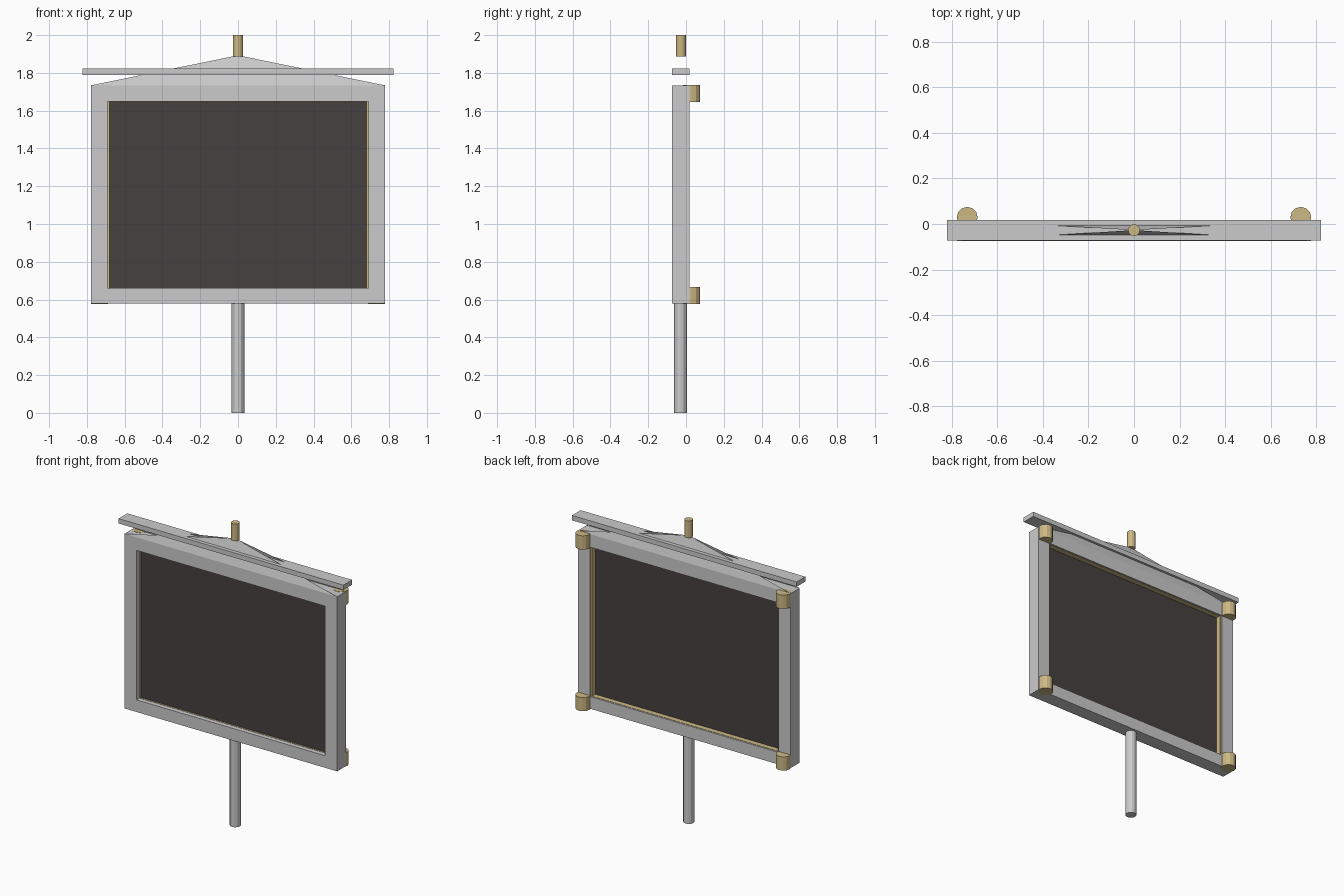
import bpy, math

if "Cube" in bpy.data.objects:
    bpy.data.objects.remove(bpy.data.objects["Cube"])


def material(name, color):
    m = bpy.data.materials.new(name)
    m.diffuse_color = (*color, 1)
    m.use_nodes = True
    m.node_tree.nodes["Principled BSDF"].inputs["Base Color"].default_value = m.diffuse_color
    return m


brass = material("brass", (0.60, 0.48, 0.23))
dark = material("dark_panel", (0.06, 0.052, 0.05))


def mesh_object(name, verts, faces, mat=None):
    me = bpy.data.meshes.new(name)
    me.from_pydata(verts, [], faces)
    ob = bpy.data.objects.new(name, me)
    bpy.context.collection.objects.link(ob)
    if mat:
        me.materials.append(mat)
    return ob


def box(name, x, y, z, mat=None):
    verts = [(a, b, c) for a in x for b in y for c in z]
    faces = [(0, 1, 3, 2), (4, 6, 7, 5), (0, 4, 5, 1), (2, 3, 7, 6), (0, 2, 6, 4), (1, 5, 7, 3)]
    return mesh_object(name, verts, faces, mat)


def ring(name, outer, inner, y, mat=None):
    """Rectangular frame; outer and inner are (half width, z low, z high)."""
    verts = []
    for depth in y:
        for w, lo, hi in (outer, inner):
            verts += [(-w, depth, lo), (w, depth, lo), (w, depth, hi), (-w, depth, hi)]
    faces = []
    for i in range(4):
        j = (i + 1) % 4
        faces += [(i, j, 4 + j, 4 + i),             # front
                  (8 + j, 8 + i, 12 + i, 12 + j),   # back
                  (j, i, 8 + i, 8 + j),             # outer sides
                  (4 + i, 4 + j, 12 + j, 12 + i)]   # inner sides
    return mesh_object(name, verts, faces, mat)


def rod(name, x, y, z, radius, sides, mat=None):
    bpy.ops.mesh.primitive_cylinder_add(vertices=sides, radius=radius, depth=z[1] - z[0],
                                        location=(x, y, (z[0] + z[1]) / 2))
    ob = bpy.context.object
    ob.name = name
    if mat:
        ob.data.materials.append(mat)
    return ob


# Supporting pole and top finial
rod("pole", 0, -0.029, (0, 0.585), 0.034, 12)
rod("finial", 0, -0.027, (1.887, 2.0), 0.026, 12, brass)

# Sign frame, brass lining and dark panel
ring("frame", (0.778, 0.58, 1.734), (0.69, 0.66, 1.648), (-0.075, 0.018))
ring("lining", (0.69, 0.66, 1.648), (0.68, 0.662, 1.646), (-0.045, 0.01), brass)
box("panel", (-0.682, 0.682), (-0.036, -0.024), (0.661, 1.647), dark)

# Pediment: two leaning sheets that meet at the finial, open at the ends
w, base = 0.778, 1.734
apex = (0, -0.027, 1.893)
mesh_object("pediment",
            [(-w, -0.075, base), (w, -0.075, base), (w, 0.018, base), (-w, 0.018, base), apex],
            [(0, 1, 4), (2, 3, 4)])

# Horizontal bar through the pediment
box("top_bar", (-0.822, 0.822), (-0.073, 0.018), (1.79, 1.822))

# Corner knobs on the back
for side in (-1, 1):
    for level, z in (("lower", (0.577, 0.667)), ("upper", (1.645, 1.736))):
        rod(f"{level}_knob", side * 0.733, 0.029, z, 0.046, 12, brass)
